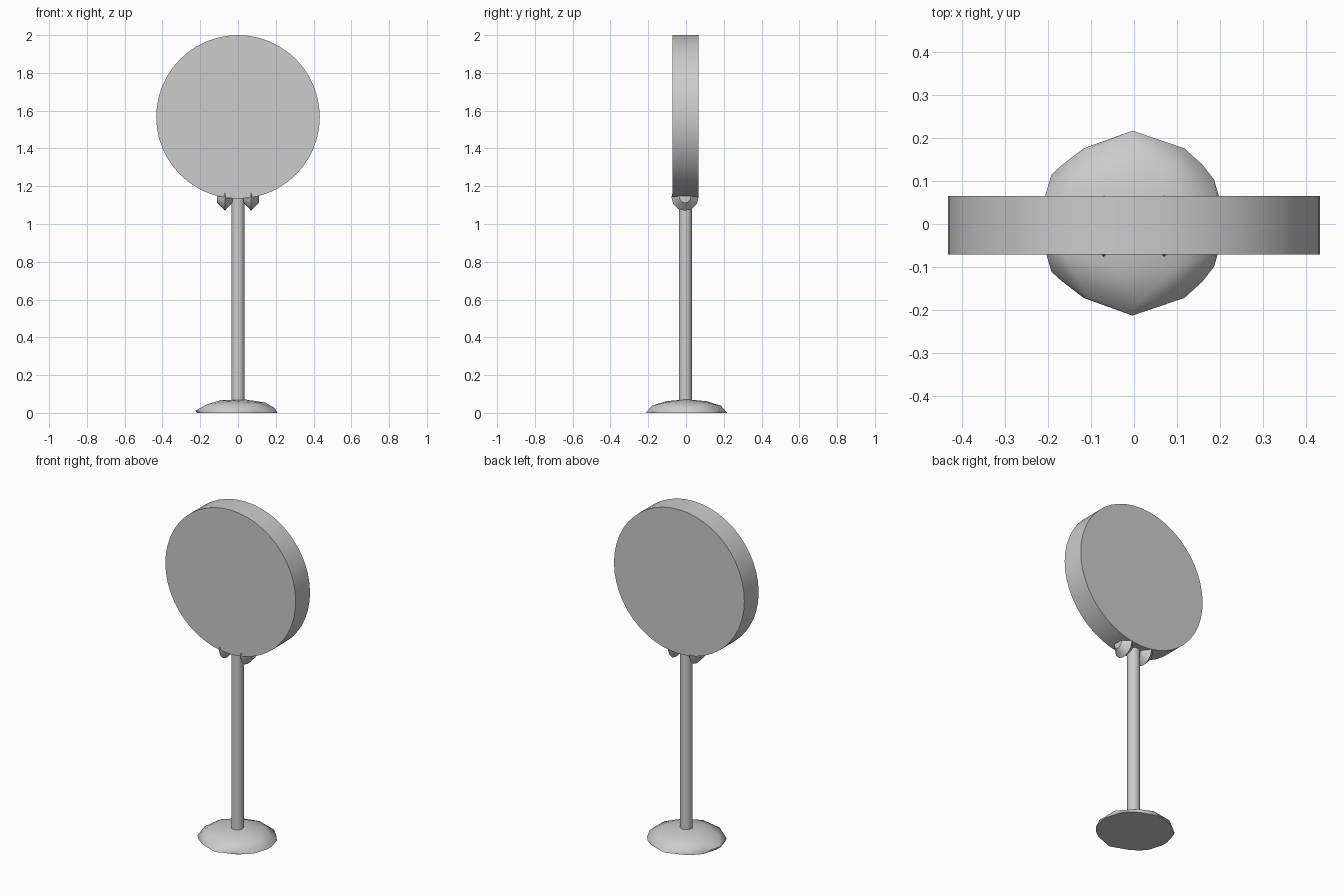
import bpy, bmesh, math
from mathutils import Matrix, Vector

cube = bpy.data.objects.get("Cube")
if cube:
    bpy.data.objects.remove(cube, do_unlink=True)

# One plain grey for the whole sign
grey = bpy.data.materials.new("light_grey")
grey.use_nodes = True
colour = (0.604, 0.604, 0.604, 1)
grey.diffuse_color = colour
for node in grey.node_tree.nodes:
    if node.type == 'BSDF_PRINCIPLED':
        node.inputs["Base Color"].default_value = colour


def finish(name, bm, angle=50):
    bmesh.ops.recalc_face_normals(bm, faces=bm.faces)
    mesh = bpy.data.meshes.new(name)
    bm.to_mesh(mesh)
    bm.free()
    mesh.materials.append(grey)
    obj = bpy.data.objects.new(name, mesh)
    bpy.context.collection.objects.link(obj)
    bpy.ops.object.select_all(action='DESELECT')
    obj.select_set(True)
    bpy.context.view_layer.objects.active = obj
    bpy.ops.object.shade_smooth_by_angle(angle=math.radians(angle))
    return obj


def cylinder(name, radius, depth, centre, sides, turn=None):
    bm = bmesh.new()
    matrix = Matrix.Translation(centre) @ (turn or Matrix.Identity(4))
    bmesh.ops.create_cone(bm, cap_ends=True, segments=sides, radius1=radius,
                          radius2=radius, depth=depth, matrix=matrix)
    return finish(name, bm)


# Round sign panel and its post
cylinder("sign_disc", 0.433, 0.136, (0, -0.003, 1.567), 48,
         Matrix.Rotation(math.pi / 2, 4, 'X'))
cylinder("post", 0.035, 1.14, (0, -0.003, 0.61), 32)

# Faceted foot: tilted ball cut flat, then fitted to its footprint
bm = bmesh.new()
bmesh.ops.create_icosphere(bm, subdivisions=2, radius=1,
                           matrix=Matrix.Rotation(math.radians(-23), 4, 'Y'))
cut = bmesh.ops.bisect_plane(bm, geom=bm.verts[:] + bm.edges[:] + bm.faces[:],
                             plane_co=(0, 0, 0), plane_no=(0, 0, 1),
                             clear_inner=True)
rim = [e for e in cut["geom_cut"] if isinstance(e, bmesh.types.BMEdge)]
bmesh.ops.contextual_create(bm, geom=rim)
low, high = Vector((-0.225, -0.213, 0)), Vector((0.21, 0.217, 0.072))
for axis in range(3):
    values = [v.co[axis] for v in bm.verts]
    start, span = min(values), max(values) - min(values)
    for v in bm.verts:
        v.co[axis] = low[axis] + (v.co[axis] - start) / span * (high[axis] - low[axis])
finish("foot", bm)

# Pointed clamps on either side of the post, spun about the x axis
profile = [(-0.04, 0), (-0.04, 0.03), (0, 0.072), (0.04, 0.03), (0.04, 0)]
for side, name in ((1, "left_clamp"), (-1, "right_clamp")):
    bm = bmesh.new()
    centre = Vector((side * 0.07, -0.005, 1.142))
    verts = [bm.verts.new(centre + Vector((x, 0, -r))) for x, r in profile]
    edges = [bm.edges.new(pair) for pair in zip(verts, verts[1:])]
    bmesh.ops.spin(bm, geom=verts + edges, cent=centre, axis=(1, 0, 0),
                   angle=math.tau, steps=12, use_merge=True)
    bmesh.ops.remove_doubles(bm, verts=bm.verts, dist=0.0005)
    finish(name, bm, 35)
